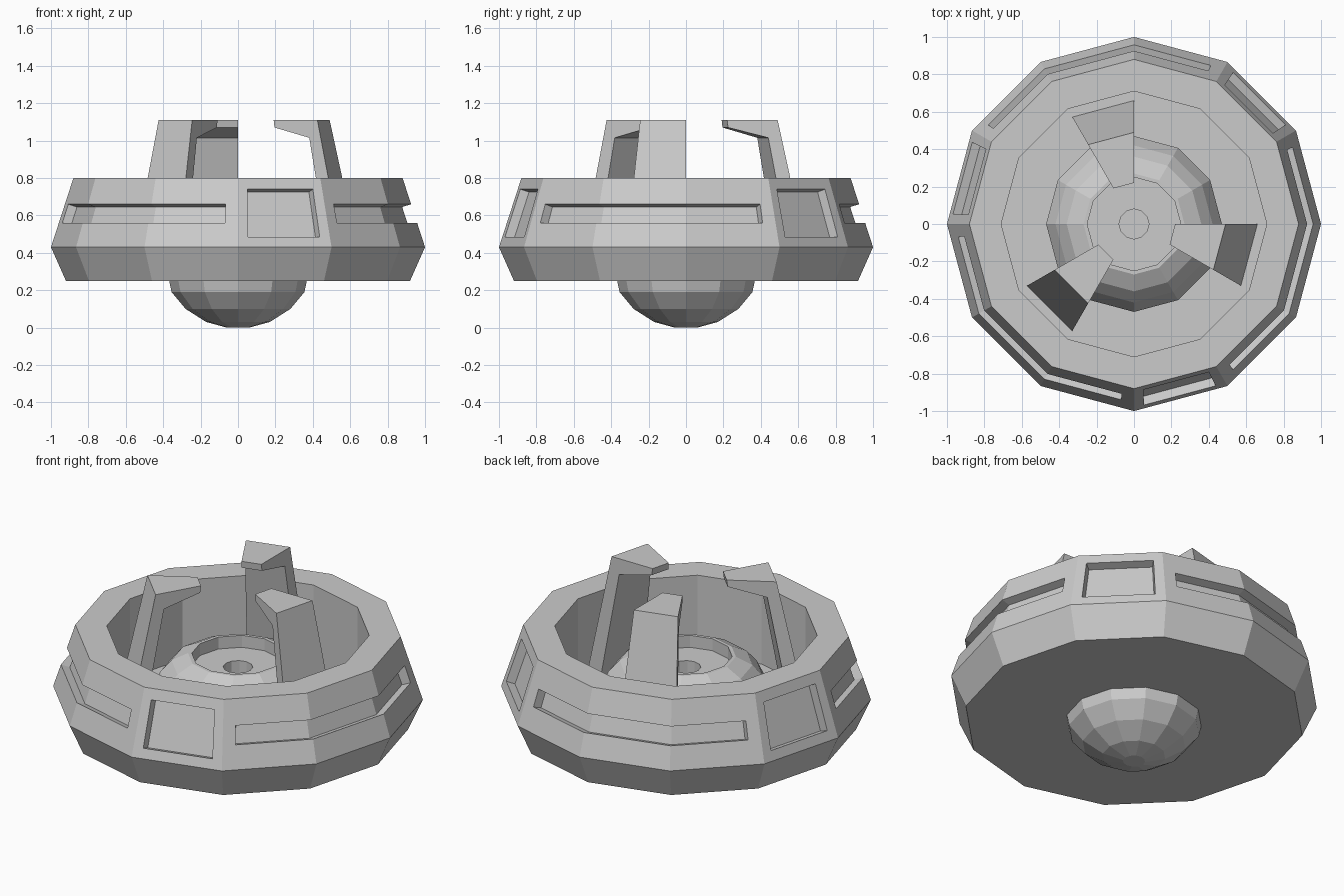
import bpy, bmesh, math

if "Cube" in bpy.data.objects:
    bpy.data.objects.remove(bpy.data.objects["Cube"])

SIDES = 12
STEP = 360 / SIDES


def ring_point(r, z, deg):
    # point on a 12-sided ring whose corners have radius r
    off = math.radians(deg % STEP - STEP / 2)
    k = r * math.cos(math.radians(STEP / 2)) / math.cos(off)
    a = math.radians(deg)
    return (k * math.cos(a), k * math.sin(a), z)


def finish(bm, name):
    bmesh.ops.recalc_face_normals(bm, faces=bm.faces)
    me = bpy.data.meshes.new(name)
    bm.to_mesh(me)
    bm.free()
    ob = bpy.data.objects.new(name, me)
    bpy.context.collection.objects.link(ob)
    return ob


def lathe(name, profile):
    # full turn of an open profile, both ends capped flat
    bm = bmesh.new()
    rings = [[bm.verts.new(ring_point(r, z, i * STEP)) for i in range(SIDES)]
             for r, z in profile]
    for a, b in zip(rings, rings[1:]):
        for i in range(SIDES):
            j = (i + 1) % SIDES
            bm.faces.new((a[i], a[j], b[j], b[i]))
    bm.faces.new(rings[0])
    bm.faces.new(rings[-1])
    return finish(bm, name)


def sweep(name, profile, angles):
    # closed profile swept through a list of angles, with end caps
    bm = bmesh.new()
    secs = [[bm.verts.new(ring_point(r, z, d)) for r, z in profile] for d in angles]
    n = len(profile)
    for a, b in zip(secs, secs[1:]):
        for i in range(n):
            j = (i + 1) % n
            bm.faces.new((a[i], a[j], b[j], b[i]))
    bm.faces.new(secs[0])
    bm.faces.new(secs[-1])
    return finish(bm, name)


def recess_profile(z0, z1, depth):
    # cutter section standing square to the sloped upper wall
    nr, nz = 0.951, 0.308
    wall = lambda z: 1 - 0.324 * (z - 0.43)
    return [(wall(z) + d * nr, z + d * nz)
            for z, d in ((z0, -depth), (z0, 0.06), (z1, 0.06), (z1, -depth))]


# Bowl-shaped housing
housing = lathe("housing", [(0.92, 0.25), (1.0, 0.43), (0.88, 0.8),
                            (0.71, 0.8), (0.71, 0.33)])

# Three square windows and three long slots cut in the outer wall
for base in (30, 150, 270):
    window = sweep("window_cutter", recess_profile(0.485, 0.74, 0.05),
                   [base + 3.2, base + 26.8])
    slot = sweep("slot_cutter", recess_profile(0.56, 0.66, 0.05),
                 [base + 34.2, base + 60, base + 90, base + 115.8])
    for cutter in (window, slot):
        cutter.hide_render = True
        mod = housing.modifiers.new("cut", 'BOOLEAN')
        mod.operation = 'DIFFERENCE'
        mod.solver = 'EXACT'
        mod.object = cutter
        bpy.context.view_layer.objects.active = housing
        bpy.ops.object.modifier_apply(modifier=mod.name)
        bpy.data.objects.remove(cutter)

# Inner dome with a recessed top and a centre hole
lathe("inner_dome", [(0.47, 0.32), (0.47, 0.44), (0.42, 0.54), (0.36, 0.61),
                     (0.27, 0.656), (0.25, 0.656), (0.25, 0.585),
                     (0.08, 0.585), (0.08, 0.5)])

# Rounded bulge under the housing
lathe("bottom_bulge", [(0.06, 0), (0.17, 0.03), (0.28, 0.1),
                       (0.355, 0.19), (0.37, 0.26)])

# Three hooked claws
claw = [(0.66, 0.33), (0.49, 1.11), (0.22, 1.11), (0.225, 1.07),
        (0.44, 1.015), (0.57, 0.33)]
for i, base in enumerate((90, 210, 330)):
    # keep each claw on one flat side of the twelve
    bm_angles = [base, base + STEP]
    sweep("claw_%d" % (i + 1), claw, bm_angles)
